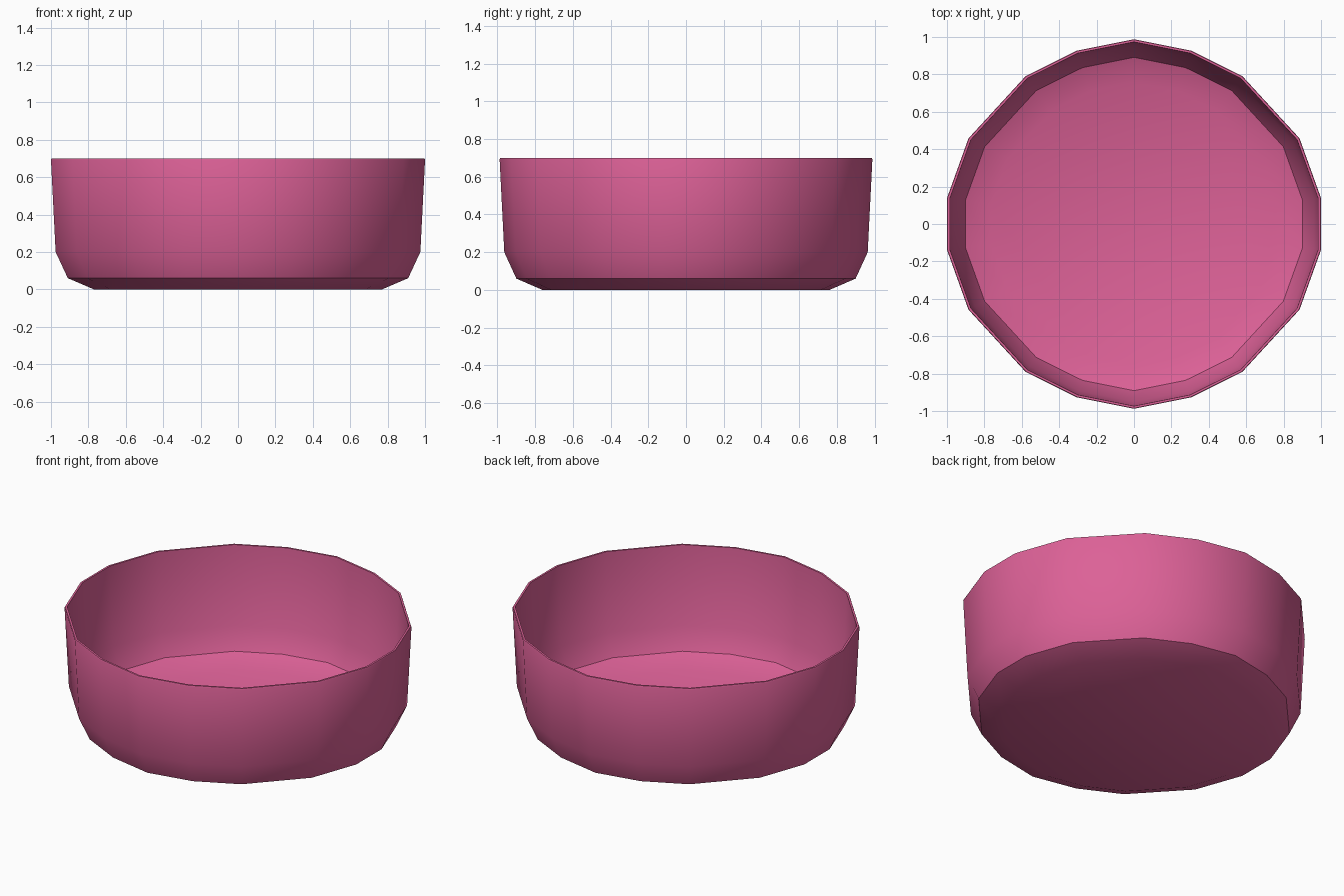
import bpy, bmesh, math

if "Cube" in bpy.data.objects:
    bpy.data.objects.remove(bpy.data.objects["Cube"])

# Quarter-ish outline of the round tub (right half, back to front), unit scale
half = [(0, 0.988), (0.305, 0.927), (0.58, 0.79), (0.885, 0.458), (1.0, 0.138)]
right = half + [(x, -y) for x, y in reversed(half)]
outline = right + [(-x, y) for x, y in reversed(right[1:-1])]
outline.reverse()  # counter-clockwise seen from above

# Wall section: outside bottom up to the rim, then down the inside (scale, z)
section = [(0.77, 0.0), (0.91, 0.06), (0.975, 0.2), (1.0, 0.692), (0.997, 0.7),
           (0.985, 0.7), (0.962, 0.202), (0.902, 0.068), (0.765, 0.012)]

bm = bmesh.new()
rings = [[bm.verts.new((x * s, y * s, z)) for x, y in outline] for s, z in section]
n = len(outline)
for a, b in zip(rings, rings[1:]):
    for i in range(n):
        j = (i + 1) % n
        bm.faces.new((a[i], a[j], b[j], b[i]))
# Underside and inner floor
bm.faces.new(list(reversed(rings[0])))
bm.faces.new(rings[-1])
bmesh.ops.recalc_face_normals(bm, faces=bm.faces)

mesh = bpy.data.meshes.new("bowl")
bm.to_mesh(mesh)
bm.free()
bowl = bpy.data.objects.new("bowl", mesh)
bpy.context.collection.objects.link(bowl)

# Pink finish
pink = bpy.data.materials.new("pink")
pink.diffuse_color = (0.72, 0.12, 0.31, 1)
pink.use_nodes = True
pink.node_tree.nodes["Principled BSDF"].inputs["Base Color"].default_value = pink.diffuse_color
mesh.materials.append(pink)

bpy.context.view_layer.objects.active = bowl
bowl.select_set(True)
bpy.ops.object.shade_smooth_by_angle(angle=math.radians(30))
